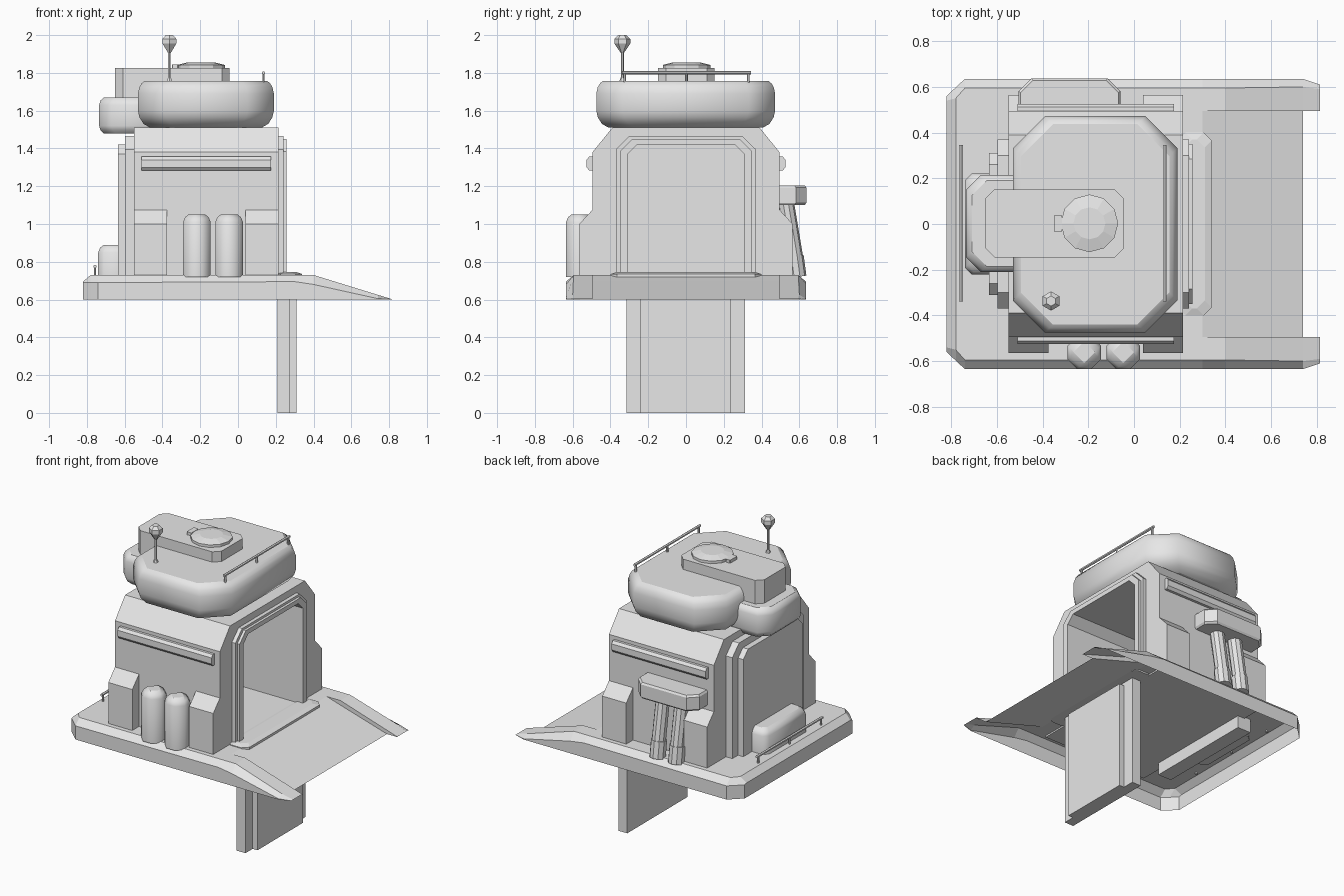
import bpy, bmesh
from mathutils import Vector

cube = bpy.data.objects.get("Cube")
if cube:
    bpy.data.objects.remove(cube)

GREY = (0.8, 0.8, 0.8, 1)
mat = bpy.data.materials.new("light_grey")
mat.use_nodes = True
mat.diffuse_color = GREY
mat.node_tree.nodes["Principled BSDF"].inputs["Base Color"].default_value = GREY


def finish(name, bm):
    bmesh.ops.recalc_face_normals(bm, faces=bm.faces)
    mesh = bpy.data.meshes.new(name)
    bm.to_mesh(mesh)
    bm.free()
    mesh.materials.append(mat)
    obj = bpy.data.objects.new(name, mesh)
    bpy.context.scene.collection.objects.link(obj)
    return obj


def loft(name, rings, smooth=False):
    """Join closed rings of equal length; the end caps stay flat."""
    bm = bmesh.new()
    loops = [[bm.verts.new(p) for p in ring] for ring in rings]
    for a, b in zip(loops, loops[1:]):
        for i in range(len(a)):
            j = (i + 1) % len(a)
            bm.faces.new((a[i], a[j], b[j], b[i])).smooth = smooth
    bm.faces.new(loops[0])
    bm.faces.new(loops[-1])
    return finish(name, bm)


def tiers(name, xs, ys, corner, levels, smooth=False):
    """Stack of chamfered rectangles given as (height, inset)."""
    rings = []
    for z, d in levels:
        x0, x1, y0, y1 = xs[0] + d, xs[1] - d, ys[0] + d, ys[1] - d
        c = corner
        rings.append([(x0 + c, y0, z), (x1 - c, y0, z), (x1, y0 + c, z), (x1, y1 - c, z),
                      (x1 - c, y1, z), (x0 + c, y1, z), (x0, y1 - c, z), (x0, y0 + c, z)])
    return loft(name, rings, smooth)


def prism(name, x0, x1, pts):
    """Extrude a (y, z) outline along x."""
    return loft(name, [[(x, y, z) for y, z in pts] for x in (x0, x1)])


def mirrored(half):
    return half + [(-y, z) for y, z in reversed(half)]


def arch(w, z0, z1, c):
    return mirrored([(w, z0), (w, z1 - c), (w - c, z1)])


def rod(name, a, b, r1, r2=None, sides=8):
    a, b = Vector(a), Vector(b)
    bm = bmesh.new()
    bmesh.ops.create_cone(bm, cap_ends=True, segments=sides, radius1=r1,
                          radius2=r1 if r2 is None else r2, depth=(b - a).length)
    obj = finish(name, bm)
    obj.rotation_mode = 'QUATERNION'
    obj.rotation_quaternion = (b - a).to_track_quat('Z', 'Y')
    obj.location = (a + b) / 2
    return obj


def cut(obj, cutter):
    mod = obj.modifiers.new("opening", 'BOOLEAN')
    mod.operation = 'DIFFERENCE'
    mod.solver = 'EXACT'
    mod.object = cutter
    bpy.context.view_layer.objects.active = obj
    bpy.ops.object.modifier_apply(modifier=mod.name)


# Platform: open shell with a centre ramp between two side lips
# (x, outer y, shoulder z, top y, top z, ramp z)
stations = [(-0.82, 0.56, 0.69, 0.54, 0.695, 0.695),
            (-0.78, 0.598, 0.69, 0.55, 0.73, 0.73),
            (-0.74, 0.635, 0.69, 0.595, 0.73, 0.73),
            (0.3, 0.635, 0.695, 0.595, 0.73, 0.73),
            (0.4, 0.635, 0.68, 0.595, 0.73, 0.70),
            (0.74, 0.635, 0.605, 0.6, 0.625, 0.6),
            (0.815, 0.61, 0.602, 0.59, 0.602, 0.6)]
bm = bmesh.new()
rows = []
for x, yo, zs, yt, zt, zr in stations:
    half = [(yo, 0.6), (yo, zs), (yt, zt), (0.495, zt), (0.495, zr)]
    rows.append([bm.verts.new((x, y, z)) for y, z in mirrored(half)])
for a, b in zip(rows, rows[1:]):
    for i in range(len(a) - 1):
        if i == 4 and b is rows[-1]:
            continue  # the ramp ends before the lips
        bm.faces.new((a[i], a[i + 1], b[i + 1], b[i]))
bm.faces.new(rows[0])
bmesh.ops.remove_doubles(bm, verts=bm.verts, dist=0.0005)
finish("platform", bm)

# Cabin with a doorway on one side and a closed door on the other
cabin = prism("cabin", -0.55, 0.215, mirrored([(0.495, 0.72), (0.495, 1.38), (0.39, 1.51)]))
frame = prism("doorway_frame", 0.15, 0.24, arch(0.37, 0.72, 1.465, 0.07))
trim = prism("doorway_trim", 0.15, 0.257, arch(0.35, 0.72, 1.45, 0.065))
cutter = prism("doorway_cutter", -0.5, 0.4, arch(0.31, 0.737, 1.42, 0.05))
cutter.hide_render = True
for part in (cabin, frame, trim):
    cut(part, cutter)
bpy.data.objects.remove(cutter)
prism("closed_door_frame", -0.597, -0.5, arch(0.37, 0.64, 1.465, 0.07))
prism("closed_door", -0.635, -0.55, arch(0.31, 0.7, 1.42, 0.05))
tiers("door_step", (0.19, 0.34), (-0.4, 0.4), 0.035, [(0.72, 0), (0.735, 0), (0.745, 0.03)])

# Lowered door panel under the platform
prism("lowered_panel", 0.21, 0.275, [(-0.315, 0), (0.312, 0), (0.312, 0.72), (-0.315, 0.72)])
prism("lowered_panel_face", 0.27, 0.31, [(-0.24, 0), (0.235, 0), (0.235, 0.7), (-0.24, 0.7)])

# Corner blocks and grab bars on the front and back
for s, side in ((-1, "front"), (1, "back")):
    block = [(s * y, z) for y, z in ((0.45, 0.72), (0.565, 0.72), (0.565, 1.0), (0.495, 1.075), (0.45, 1.075))]
    prism(side + "_block_right", -0.55, -0.375, block)
    prism(side + "_block_left", 0.04, 0.215, block)
    bar = [(s * y, z) for y, z in ((0.48, 1.283), (0.512, 1.283), (0.526, 1.3),
                                   (0.526, 1.34), (0.512, 1.357), (0.48, 1.357))]
    prism(side + "_bar", -0.51, 0.175, bar)

# Front tanks
for i, x in enumerate((-0.218, -0.047)):
    tiers(f"tank_{i + 1}", (x - 0.073, x + 0.073), (-0.635, -0.489), 0.043,
          [(0.72, 0), (1.01, 0), (1.035, 0.01), (1.05, 0.028)], True)

# Back shelf with leaning pipes
tiers("back_shelf", (-0.505, -0.06), (0.36, 0.637), 0.055,
      [(1.1, 0.008), (1.112, 0), (1.193, 0), (1.205, 0.008)])
for i, x in enumerate((-0.205, -0.34)):
    rod(f"pipe_{i + 1}", (x, 0.525, 1.13), (x, 0.59, 0.74), 0.044, sides=10)
    rod(f"pipe_collar_{i + 1}", (x, 0.573, 0.83), (x, 0.588, 0.72), 0.05, sides=10)

# Rounded capsule beside the closed door
tiers("side_capsule", (-0.74, -0.55), (-0.22, 0.22), 0.03,
      [(0.72, 0), (0.85, 0), (0.875, 0.01), (0.89, 0.03)], True)

# Inflated roof and its attachments
tiers("roof", (-0.53, 0.19), (-0.475, 0.472), 0.14,
      [(1.51, 0.065), (1.53, 0.03), (1.565, 0.008), (1.6, 0), (1.69, 0),
       (1.725, 0.008), (1.745, 0.02), (1.757, 0.035)], True)
tiers("roof_side_pod", (-0.735, -0.35), (-0.21, 0.215), 0.065,
      [(1.478, 0.025), (1.5, 0.005), (1.52, 0), (1.63, 0), (1.655, 0.008), (1.67, 0.025)], True)
tiers("roof_box", (-0.65, -0.045), (-0.147, 0.152), 0.04, [(1.6, 0), (1.825, 0)])
rod("hatch", (-0.195, 0.003, 1.82), (-0.195, 0.003, 1.842), 0.126, sides=12)
rod("hatch_top", (-0.195, 0.003, 1.842), (-0.195, 0.003, 1.856), 0.126, 0.07, 12)
tiers("hatch_hinge", (-0.35, -0.315), (-0.035, 0.04), 0.004, [(1.82, 0), (1.845, 0)])

# Antenna
rod("antenna_base", (-0.363, -0.337, 1.75), (-0.363, -0.337, 1.775), 0.018, 0.009, 6)
rod("antenna_mast", (-0.363, -0.337, 1.75), (-0.363, -0.337, 1.92), 0.008, sides=6)
for i, (z0, r0, z1, r1) in enumerate(((1.905, 0.008, 1.955, 0.042), (1.955, 0.042, 1.98, 0.042),
                                      (1.98, 0.042, 2.0, 0.022))):
    rod(f"antenna_bulb_{i + 1}", (-0.363, -0.337, z0), (-0.363, -0.337, z1), r0, r1, 6)

# Thin hand rails on the roof and the platform
for name, x, z0, z1 in (("roof_rail", 0.135, 1.75, 1.8), ("platform_rail", -0.757, 0.72, 0.775)):
    rod(name, (x, -0.34, z1), (x, 0.345, z1), 0.009, sides=6)
    for i, y in enumerate((-0.325, 0.003, 0.33)):
        rod(f"{name}_post_{i + 1}", (x, y, z0), (x, y, z1), 0.007, sides=6)
